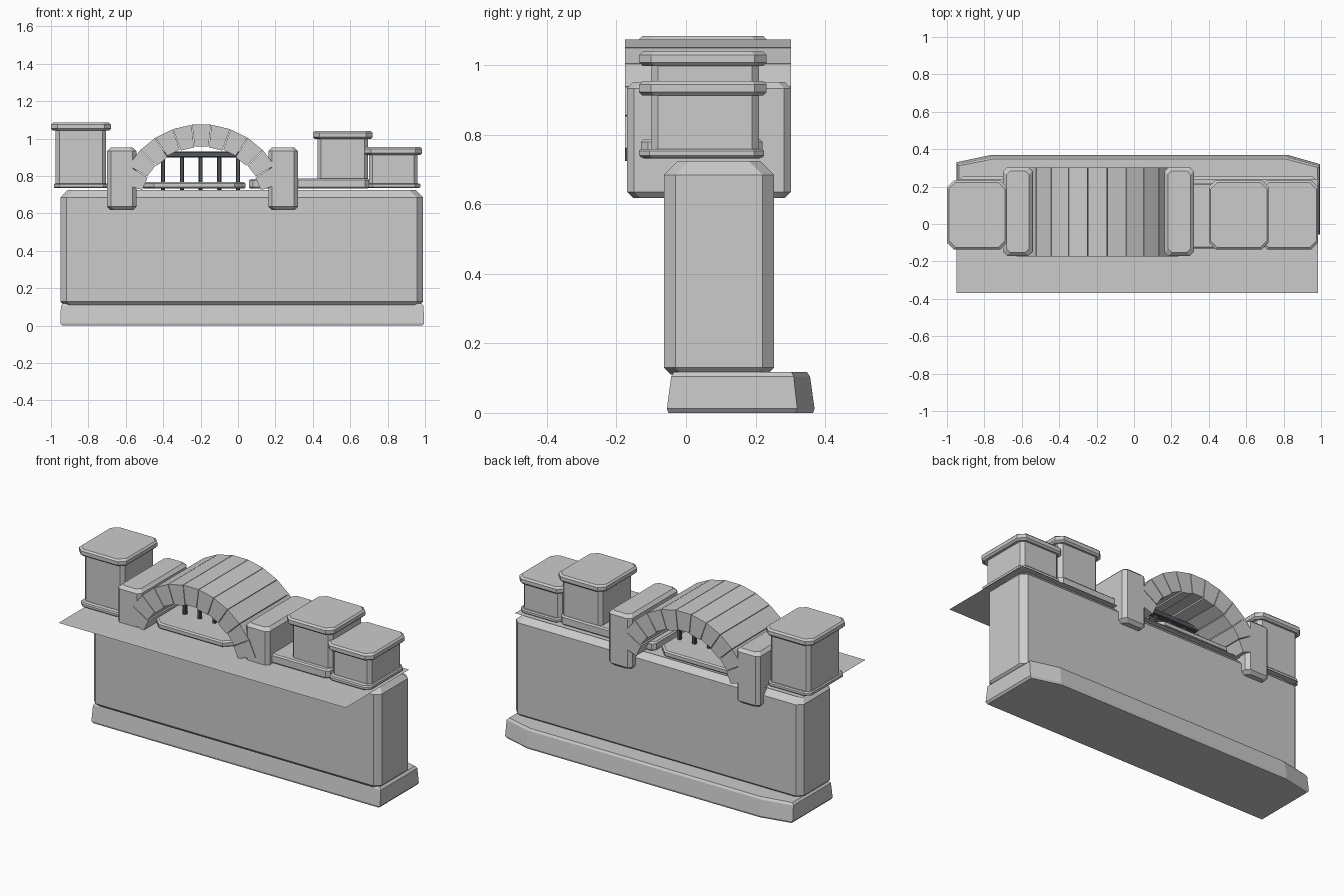
import bpy, bmesh
from math import sin, cos, radians

if "Cube" in bpy.data.objects:
    bpy.data.objects.remove(bpy.data.objects["Cube"])


def make(name, bm, mat=None):
    bmesh.ops.recalc_face_normals(bm, faces=bm.faces)
    me = bpy.data.meshes.new(name)
    bm.to_mesh(me)
    bm.free()
    ob = bpy.data.objects.new(name, me)
    bpy.context.collection.objects.link(ob)
    if mat:
        me.materials.append(mat)
    return ob


def loft(bm, rings):
    """Closed solid through rings of equal point count."""
    vs = [[bm.verts.new(p) for p in r] for r in rings]
    n = len(vs[0])
    for a, b in zip(vs, vs[1:]):
        for i in range(n):
            j = (i + 1) % n
            bm.faces.new((a[i], a[j], b[j], b[i]))
    bm.faces.new(vs[0][::-1])
    bm.faces.new(vs[-1])


def block(name, x, y, z, c=0.02, b=0.01, top=None, mat=None):
    """Hewn stone: corner chamfer c, bottom chamfer b, top chamfer top."""
    top = b if top is None else top
    rings = []
    for zz, i in ((z[0], b), (z[0] + b, 0), (z[1] - top, 0), (z[1], top)):
        x0, x1, y0, y1 = x[0] + i, x[1] - i, y[0] + i, y[1] - i
        rings.append([(px, py, zz) for px, py in (
            (x0 + c, y0), (x1 - c, y0), (x1, y0 + c), (x1, y1 - c),
            (x1 - c, y1), (x0 + c, y1), (x0, y1 - c), (x0, y0 + c))])
    bm = bmesh.new()
    loft(bm, rings)
    return make(name, bm, mat)


# plinth, chamfered at the back corners
plan = [(-0.95, -0.055), (0.995, -0.055), (0.995, 0.32), (0.82, 0.37), (-0.76, 0.37), (-0.95, 0.33)]
bm = bmesh.new()
loft(bm, [[(0.02 + (x - 0.02) * s, 0.15 + (y - 0.15) * t, z) for x, y in plan]
          for z, s, t in ((0, .99, .98), (.012, 1, 1), (.105, .997, .94), (.118, .985, .9))])
make("plinth", bm)

# main wall
block("wall", (-0.95, 0.99), (-0.063, 0.253), (0.11, 0.725), 0.033, 0.02, 0.04)

# thin walkway sheet
bm = bmesh.new()
bm.faces.new([bm.verts.new((x, y, 0.73)) for x, y in
              ((-0.95, -0.37), (0.985, -0.37), (0.985, 0.24), (-0.95, 0.24))])
make("walkway_sheet", bm)

# towers: foot, body, cap
for side, x0, x1, zb, zt in (("left", -1.0, -0.68, 0.735, 1.085),
                             ("inner_right", 0.40, 0.72, 0.735, 1.04),
                             ("outer_right", 0.675, 0.985, 0.735, 0.955)):
    if side != "inner_right":
        block(side + "_tower_foot", (x0 + 0.015, x1 - 0.01), (-0.135, 0.225), (zb, zb + 0.025), 0.03, 0.006)
    block(side + "_tower_body", (x0 + 0.025, x1 - 0.025), (-0.10, 0.21), (zb + 0.015, zt - 0.035), 0.02, 0.005)
    block(side + "_tower_cap", (x0, x1), (-0.135, 0.232), (zt - 0.042, zt), 0.035, 0.01)

# paving slabs
block("right_paving", (0.29, 0.70), (-0.13, 0.22), (0.732, 0.788), 0.02, 0.008)
block("arch_paving", (-0.51, 0.04), (-0.12, 0.235), (0.732, 0.768), 0.06, 0.008)
block("arch_paving_edge", (0.06, 0.20), (-0.12, 0.22), (0.732, 0.785), 0.02, 0.008)

# arch piers straddling the wall
for side, x in (("left", (-0.70, -0.543)), ("right", (0.163, 0.32))):
    block(side + "_pier", x, (-0.17, 0.302), (0.618, 0.952), 0.02, 0.018)

# arch of separate wedge stones
CX, CZ, RI, RO, N = -0.195, 0.62, 0.335, 0.457, 11
step = (162 - 18) / N
bm = bmesh.new()
for i in range(N):
    a0, a1 = radians(18 + i * step), radians(18 + (i + 1) * step)
    ri = RI + (0.006 if i % 2 else 0)
    prof = [(ri, a0 + .006), (RO, a0 + .003), (RO, a1 - .003), (ri, a1 - .006)]
    loft(bm, [[(CX + r * cos(a), y, CZ + r * sin(a)) for r, a in prof] for y in (-0.175, 0.302)])
make("arch_stones", bm)

# iron gate
iron = bpy.data.materials.new("iron")
iron.diffuse_color = (0.09, 0.1, 0.11, 1)
iron.use_nodes = True
iron.node_tree.nodes["Principled BSDF"].inputs["Base Color"].default_value = iron.diffuse_color
for i in range(5):
    x = -0.40 + 0.1 * i
    block("gate_bar_%d" % (i + 1), (x - 0.011, x + 0.011), (0.05, 0.072), (0.725, 0.91), 0.004, 0.002, mat=iron)
block("gate_lintel", (-0.425, 0.02), (0.04, 0.082), (0.9, 0.93), 0.004, 0.004, mat=iron)
